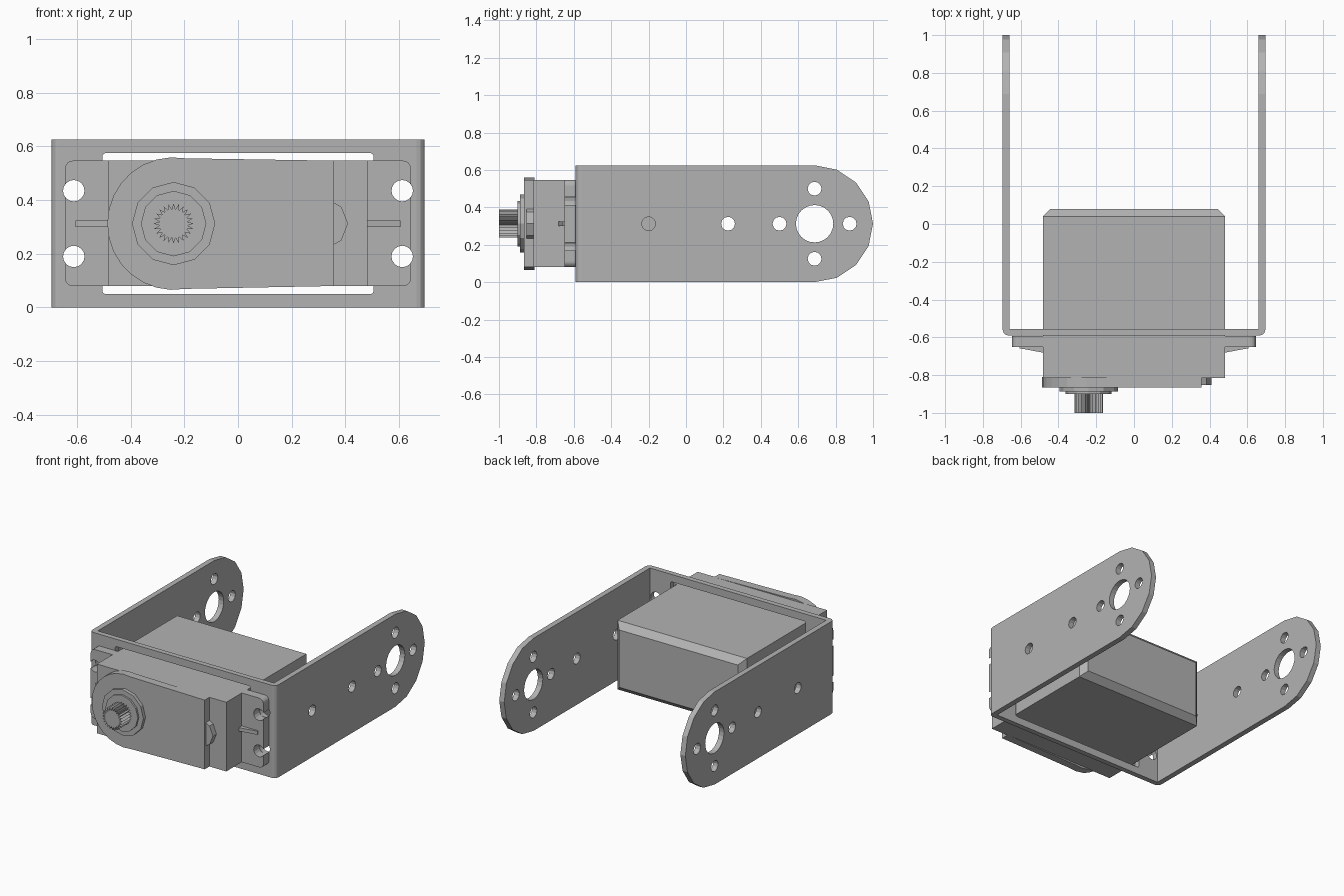
import bpy, bmesh
from math import cos, sin, pi, radians
from mathutils import Vector

if "Cube" in bpy.data.objects:
    bpy.data.objects.remove(bpy.data.objects["Cube"])

grey = bpy.data.materials.new("plain grey")
grey.use_nodes = True
COLOUR = (0.45, 0.45, 0.45, 1)
grey.diffuse_color = COLOUR
grey.node_tree.nodes["Principled BSDF"].inputs["Base Color"].default_value = COLOUR

MID = 0.3125                 # height of the centre line
SHAFT = (-0.24, MID)         # output shaft position in x, z


def prism(bm, points, axis, low, high):
    """Extrude a 2D outline along an axis; the outline uses the other two axes in order."""
    def place(p, d):
        c = list(p)
        c.insert("xyz".index(axis), d)
        return Vector(c)
    face = bm.faces.new([bm.verts.new(place(p, low)) for p in points])
    moved = bmesh.ops.extrude_face_region(bm, geom=[face])["geom"]
    shift = place((0, 0), high - low)
    bmesh.ops.translate(bm, vec=shift, verts=[v for v in moved if isinstance(v, bmesh.types.BMVert)])


def part(name, *prisms):
    bm = bmesh.new()
    for args in prisms:
        prism(bm, *args)
    bmesh.ops.recalc_face_normals(bm, faces=bm.faces)
    mesh = bpy.data.meshes.new(name)
    bm.to_mesh(mesh)
    bm.free()
    mesh.materials.append(grey)
    obj = bpy.data.objects.new(name, mesh)
    bpy.context.collection.objects.link(obj)
    return obj


def cut(obj, cutter, operation="DIFFERENCE"):
    """Apply a boolean and discard the cutter."""
    mod = obj.modifiers.new("cut", "BOOLEAN")
    mod.operation, mod.solver, mod.object = operation, "EXACT", cutter
    bpy.context.view_layer.update()
    graph = bpy.context.evaluated_depsgraph_get()
    mesh = bpy.data.meshes.new_from_object(obj.evaluated_get(graph))
    obj.modifiers.clear()
    obj.data = mesh
    bpy.data.objects.remove(cutter)


def arc(centre, r, start, end, n):
    steps = [radians(start + (end - start) * i / n) for i in range(n + 1)]
    return [(centre[0] + r * cos(a), centre[1] + r * sin(a)) for a in steps]


def circle(centre, r, n=16):
    return arc(centre, r, 0, 360, n)[:-1]


def rect(x0, x1, z0, z1, r=0.0):
    if not r:
        return [(x0, z0), (x1, z0), (x1, z1), (x0, z1)]
    corners = [(x1 - r, z1 - r), (x0 + r, z1 - r), (x0 + r, z0 + r), (x1 - r, z0 + r)]
    return [p for i, c in enumerate(corners) for p in arc(c, r, 90 * i, 90 * i + 90, 4)]


def screw_holes(y0, y1):
    return [("prism", circle((x, z), 0.04), "y", y0, y1)[1:]
            for x in (-0.612, 0.612) for z in (0.19, 0.435)]


# U-shaped bracket: bent strip with rounded arm ends
outline = ([(-0.695, 1)] + arc((-0.665, -0.56), 0.03, 180, 270, 3)
           + arc((0.665, -0.56), 0.03, 270, 360, 3)
           + [(0.695, 1), (0.658, 1), (0.658, -0.555), (-0.658, -0.555), (-0.658, 1)])
bracket = part("u_bracket", (outline, "z", 0, 0.625))
arm_side = [(-0.8, 0)] + arc((0.6875, MID), 0.3125, -90, 90, 8) + [(-0.8, 0.625)]
cut(bracket, part("arm_outline", (arm_side, "x", -0.9, 0.9)), "INTERSECT")

# Holes through both arms, then the servo opening and screw holes
arm_holes = [(-0.2, MID), (0.225, MID), (0.5, MID), (0.875, MID), (0.6875, 0.5), (0.6875, 0.125)]
cut(bracket, part("arm_holes", (circle((0.6875, MID), 0.1, 24), "x", -0.9, 0.9),
                  *[(circle(c, 0.037, 12), "x", -0.9, 0.9) for c in arm_holes]))
cut(bracket, part("front_opening", (rect(-0.505, 0.505, 0.05, 0.575, 0.012), "y", -0.7, -0.5),
                  *screw_holes(-0.7, -0.5)))

# Servo case with chamfered back edges
case = part("servo_case", (rect(-0.483, 0.483, 0.08, 0.547), "y", -0.815, 0.08))
bm = bmesh.new()
bm.from_mesh(case.data)
back = [e for e in bm.edges if all(v.co.y > 0 for v in e.verts)]
bmesh.ops.bevel(bm, geom=back, offset=0.04, segments=1, affect="EDGES")
bm.to_mesh(case.data)
bm.free()

# Front lid with a round end around the shaft
lid = arc(SHAFT, 0.247, 80, 280, 16) + [(0.357, 0.08), (0.357, 0.547)]
part("front_lid", (lid, "y", -0.865, -0.81))
part("cable_bump", ([(0.35, 0.23), (0.385, 0.25), (0.41, MID), (0.385, 0.375), (0.35, 0.395)],
                    "y", -0.853, -0.81))

# Mounting flange with open screw holes and stiffening ribs
flange = part("mounting_flange", (rect(-0.645, 0.645, 0.08, 0.547, 0.03), "y", -0.65, -0.592))
cut(flange, part("flange_holes", *screw_holes(-0.7, -0.55)))
for side, name in ((-1, "right"), (1, "left")):
    rib = [(side * 0.47, -0.64), (side * 0.47, -0.683), (side * 0.605, -0.658), (side * 0.605, -0.64)]
    part(name + "_flange_rib", (rib, "z", MID - 0.012, MID + 0.012))

# Shaft collars and toothed output shaft
part("outer_collar", (circle(SHAFT, 0.155, 12), "y", -0.888, -0.86))
part("inner_collar", (circle(SHAFT, 0.122, 12), "y", -0.9, -0.88))
TEETH = 24
spline = []
for i in range(TEETH * 2):
    a, r = pi * i / TEETH, 0.053 if i % 2 else 0.075
    spline.append((SHAFT[0] + r * cos(a), SHAFT[1] + r * sin(a)))
part("output_shaft", (spline, "y", -1, -0.89))
